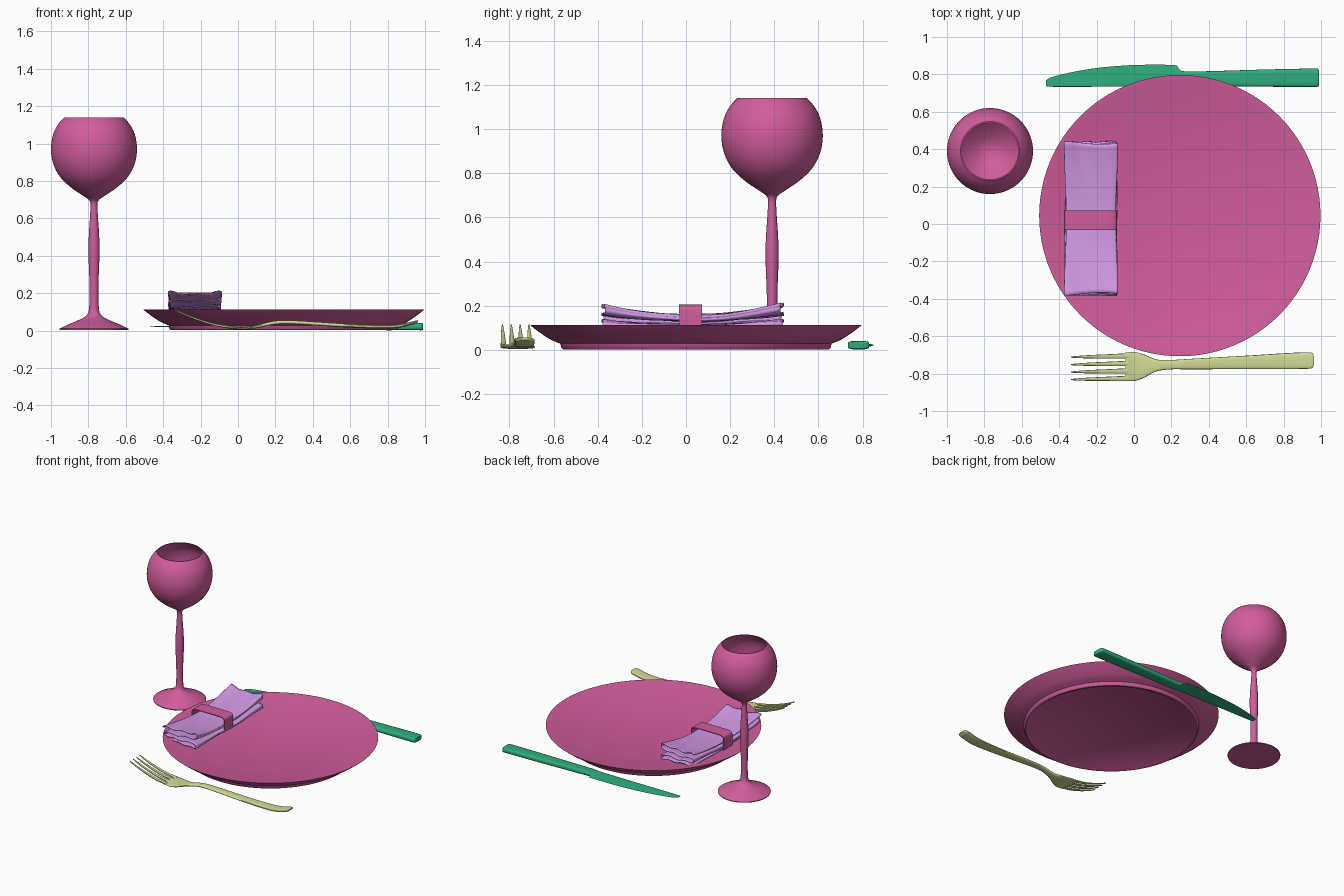
import bpy, bmesh, math

def material(name, rgb):
    m = bpy.data.materials.new(name)
    m.diffuse_color = (*rgb, 1)
    return m

PINK = material("pink", (0.64, 0.11, 0.33))
LILAC = material("lilac", (0.65, 0.32, 0.79))
LIME = material("pale_green", (0.64, 0.71, 0.30))
GREEN = material("green", (0.027, 0.42, 0.205))


def curve(pts, n=6):
    """Catmull-Rom through the given tuples."""
    p = [pts[0]] + list(pts) + [pts[-1]]
    out = []
    for i in range(1, len(p) - 2):
        for k in range(n):
            t = k / n
            out.append(tuple(
                0.5 * (2 * b + (c - a) * t + (2 * a - 5 * b + 4 * c - d) * t * t
                       + (3 * b - a - 3 * c + d) * t ** 3)
                for a, b, c, d in zip(p[i - 1], p[i], p[i + 1], p[i + 2])))
    return out + [tuple(pts[-1])]


def loft(bm, rings, closed=True, caps=True, wrap=False):
    """Skin a list of equal-length point rings."""
    vs = [[bm.verts.new(c) for c in r] for r in rings]
    n = len(vs[0])
    for i in range(len(vs) if wrap else len(vs) - 1):
        a, b = vs[i], vs[(i + 1) % len(vs)]
        for j in range(n if closed else n - 1):
            k = (j + 1) % n
            bm.faces.new((a[j], a[k], b[k], b[j]))
    if caps:
        bm.faces.new(vs[0])
        bm.faces.new(vs[-1])


def finish(bm, name, mat, angle=40):
    bmesh.ops.recalc_face_normals(bm, faces=bm.faces)
    me = bpy.data.meshes.new(name)
    bm.to_mesh(me)
    bm.free()
    ob = bpy.data.objects.new(name, me)
    bpy.context.collection.objects.link(ob)
    me.materials.append(mat)
    bpy.ops.object.select_all(action='DESELECT')
    ob.select_set(True)
    bpy.context.view_layer.objects.active = ob
    bpy.ops.object.shade_smooth_by_angle(angle=math.radians(angle))
    return ob


def lathe(name, profile, cx, cy, mat, n=72):
    bm = bmesh.new()
    angs = [2 * math.pi * i / n for i in range(n)]
    loft(bm, [[(cx + r * math.cos(a), cy + r * math.sin(a), z) for a in angs]
              for r, z in profile])
    return finish(bm, name, mat)


def oval(x, y, hw, z, ht, power=0.7, n=20):
    """Rounded cross-section in the y-z plane."""
    f = lambda v: math.copysign(abs(v) ** power, v)
    return [(x, y + hw * f(math.cos(2 * math.pi * i / n)),
             z + ht * f(math.sin(2 * math.pi * i / n))) for i in range(n)]


# Wine glass: outside profile, then the hollow bowl
outside = curve([(0.185, 0.01), (0.14, 0.032), (0.085, 0.055), (0.042, 0.08), (0.026, 0.12),
                 (0.024, 0.25), (0.03, 0.42), (0.027, 0.52), (0.02, 0.63), (0.021, 0.69),
                 (0.06, 0.722), (0.12, 0.763), (0.18, 0.82), (0.217, 0.89), (0.23, 0.97),
                 (0.218, 1.05), (0.19, 1.105), (0.158, 1.14)], 4)
inside = curve([(0.151, 1.14), (0.183, 1.10), (0.21, 1.05), (0.222, 0.97), (0.209, 0.89),
                (0.172, 0.825), (0.11, 0.767), (0.05, 0.73), (0.002, 0.72)], 4)
lathe("wine_glass", [(0.002, 0.004), (0.184, 0.004)] + outside + inside, -0.77, 0.39, PINK)

# Plate: recessed foot, flared underside, shallow concave top
under = curve([(0.615, 0.028), (0.635, 0.036), (0.665, 0.05), (0.71, 0.08), (0.749, 0.11)], 4)
top = [(0.74 * (1 - i / 16) + 0.002, 0.045 + 0.067 * (1 - i / 16) ** 2) for i in range(17)]
lathe("plate", [(0.002, 0.008), (0.58, 0.008), (0.588, 0.002), (0.602, 0.002), (0.61, 0.01)]
      + under + [(0.752, 0.113)] + top, 0.245, 0.045, PINK, 96)

# Folded napkin: zigzag cross-section pinched at the ring, rising at the ends
zigzag = curve([(-0.9, 0.0), (0.0, 0.02), (0.9, 0.0), (1.0, 0.14), (0.9, 0.28), (0.0, 0.31),
                (-0.9, 0.3), (-1.0, 0.45), (-0.9, 0.6), (0.0, 0.64), (0.9, 0.62),
                (1.0, 0.8), (0.9, 0.96), (0.0, 1.0), (-0.92, 0.97), (-0.99, 0.85)], 6)
bm = bmesh.new()
rows = []
for i in range(41):
    y = -0.375 + 0.81 * i / 40
    s = (y - 0.025) / 0.41
    q = s * s
    row = []
    for u, t in zigzag:
        wide = 0.132 + 0.004 * math.sin(9 * y + 5 * t) + 0.004 * q
        ripple = 0.005 * math.sin(7 * u + 9 * y + 4 * t) * q + 0.002 * math.sin(15 * y + 3 * u)
        z = 0.092 + t * (0.066 + 0.027 * q) + 0.018 * u * u * q * t + 0.010 * q + ripple
        row.append((-0.23 + u * wide, y + 0.008 * math.sin(4 * t + 2 * u) * s, z))
    rows.append(row)
loft(bm, rows, closed=False, caps=False)
napkin = finish(bm, "napkin", LILAC, 60)
sol = napkin.modifiers.new("cloth", 'SOLIDIFY')
sol.thickness = 0.006
sol.offset = 0

# Napkin ring: flat rounded band
bm = bmesh.new()
rings = []
for i in range(64):
    a = 2 * math.pi * i / 64
    f = lambda v: math.copysign(abs(v) ** 0.3, v)
    c, s = f(math.cos(a)), f(math.sin(a))
    rings.append([(-0.232 + (0.141 - d) * c, y, 0.142 + (0.063 - d) * s)
                  for d, y in ((0, -0.032), (0, 0.072), (0.006, 0.072), (0.006, -0.032))])
loft(bm, rings, caps=False, wrap=True)
finish(bm, "napkin_ring", PINK)

# Fork: wavy handle and head, plus four curved tines
bm = bmesh.new()
body = [(-0.045, -0.763, 0.075, 0.017, 0.007), (0.0, -0.762, 0.078, 0.012, 0.007),
        (0.05, -0.76, 0.064, 0.013, 0.008), (0.12, -0.756, 0.032, 0.026, 0.009),
        (0.2, -0.752, 0.025, 0.042, 0.010), (0.3, -0.749, 0.028, 0.044, 0.010),
        (0.6, -0.740, 0.036, 0.026, 0.010), (0.82, -0.733, 0.043, 0.021, 0.010),
        (0.93, -0.730, 0.044, 0.040, 0.009), (0.953, -0.730, 0.039, 0.047, 0.008),
        (0.962, -0.730, 0.026, 0.050, 0.005)]
loft(bm, [oval(*s) for s in curve(body)])
for k in (-1.5, -0.5, 0.5, 1.5):
    tine = [(-0.03, 0.0145, 0.016), (-0.12, 0.012, 0.031), (-0.2, 0.010, 0.054),
            (-0.28, 0.007, 0.084), (-0.338, 0.003, 0.111)]
    loft(bm, [oval(x, -0.765 + 0.040 * k + 0.02 * x, w, z, 0.3 * w + 0.003, 0.8, 12)
              for x, w, z in curve(tine)])
finish(bm, "fork", LIME)

# Knife: (x, straight edge y, cutting edge y, half thickness)
bm = bmesh.new()
knife = [(-0.47, 0.737, 0.768, 0.002), (-0.44, 0.734, 0.785, 0.003), (-0.35, 0.733, 0.808, 0.004),
         (-0.2, 0.734, 0.834, 0.006), (0.0, 0.735, 0.85, 0.008), (0.21, 0.735, 0.85, 0.011),
         (0.235, 0.735, 0.835, 0.013), (0.27, 0.735, 0.816, 0.016), (0.4, 0.735, 0.817, 0.018),
         (0.7, 0.734, 0.826, 0.019), (0.95, 0.733, 0.831, 0.019), (0.982, 0.735, 0.828, 0.019),
         (0.99, 0.742, 0.818, 0.016)]
rings = []
for x, y0, y1, h in curve(knife, 5):
    sec = oval(x, (y0 + y1) / 2, (y1 - y0) / 2, 0.021, h, 0.5)
    # thin the blade towards its cutting edge
    w = max(0.0, min(1.0, (0.27 - x) / 0.06)) * 0.85
    rings.append([(a, b, 0.021 + (c - 0.021) * (1 - w * (b - y0) / (y1 - y0)))
                  for a, b, c in sec])
loft(bm, rings)
finish(bm, "knife", GREEN)
